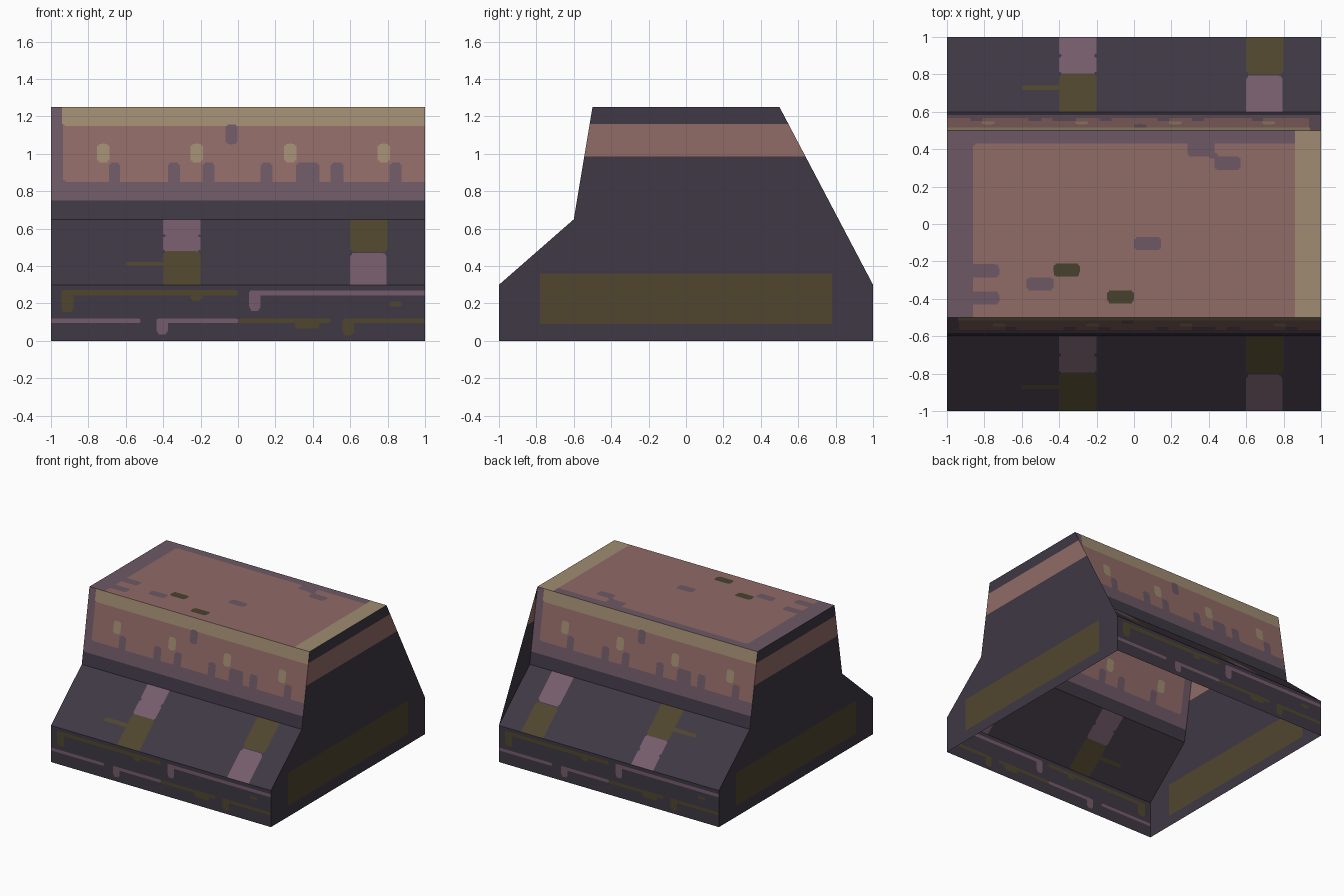
import bpy, bmesh
from mathutils import Vector

if "Cube" in bpy.data.objects:
    bpy.data.objects.remove(bpy.data.objects["Cube"])


def lin(c):
    c /= 255
    return c / 12.92 if c < 0.04045 else ((c + 0.055) / 1.055) ** 2.4


# Palette (sRGB converted to linear)
PALETTE = {"charcoal": (63, 56, 68), "mauve": (109, 88, 101), "rose": (144, 107, 103),
           "cream": (160, 140, 114), "olive": (80, 70, 46), "moss": (70, 66, 46),
           "dusty_pink": (117, 92, 108)}
NAMES = list(PALETTE)
MATS = []
for n, rgb in PALETTE.items():
    m = bpy.data.materials.new(n)
    m.diffuse_color = (*[lin(c) for c in rgb], 1)
    m.use_nodes = True
    m.node_tree.nodes["Principled BSDF"].inputs["Base Color"].default_value = m.diffuse_color
    MATS.append(m)

# Front profile: (z, y)
PROFILE = [(0, -1), (0.3, -1), (0.65, -0.6), (1.25, -0.5)]


def front_y(z):
    for (z0, y0), (z1, y1) in zip(PROFILE, PROFILE[1:]):
        if z <= z1 + 1e-6:
            return y0 + (y1 - y0) * (z - z0) / (z1 - z0)
    return PROFILE[-1][1]


def finish(name, bm):
    """Weld, turn faces outward and make the object."""
    bmesh.ops.remove_doubles(bm, verts=bm.verts, dist=1e-5)
    bm.normal_update()
    centre = Vector((0, 0, 0.5))
    bmesh.ops.reverse_faces(bm, faces=[
        f for f in bm.faces if f.normal.dot(f.calc_center_median() - centre) < 0])
    me = bpy.data.meshes.new(name)
    bm.to_mesh(me)
    bm.free()
    for m in MATS:
        me.materials.append(m)
    bpy.context.collection.objects.link(bpy.data.objects.new(name, me))


def cuts(lo, hi, spans, r):
    """Sorted cut lines: span ends plus steps for the rounded corners."""
    out = {lo, hi}
    for a, b in spans:
        k = min(r, (b - a) / 2)
        for s in (0, 0.13, 0.4, 1):
            out |= {round(a + k * s, 4), round(b - k * s, 4)}
    return sorted(c for c in out if lo <= c <= hi)


def inside(u, v, rect, r):
    u0, u1, v0, v1 = rect
    k = min(r, (u1 - u0) / 2, (v1 - v0) / 2)
    du = max(u0 + k - u, u - u1 + k, 0)
    dv = max(v0 + k - v, v - v1 + k, 0)
    return du * du + dv * dv <= k * k


def panel(name, vlo, vhi, place, base, shapes, r=0.025):
    """Flat sheet, x from -1 to 1, cut along rounded patches; later patches win."""
    us = cuts(-1, 1, [s[1:3] for s in shapes], r)
    vs = cuts(vlo, vhi, [s[3:5] for s in shapes], r)
    bm = bmesh.new()
    grid = [[bm.verts.new(place(u, v)) for u in us] for v in vs]
    for j in range(len(vs) - 1):
        for i in range(len(us) - 1):
            f = bm.faces.new((grid[j][i], grid[j][i + 1], grid[j + 1][i + 1], grid[j + 1][i]))
            u, v = (us[i] + us[i + 1]) / 2, (vs[j] + vs[j + 1]) / 2
            colour = base
            for s in shapes:
                if inside(u, v, s[1:], r):
                    colour = s[0]
            f.material_index = NAMES.index(colour)
    finish(name, bm)


def front(u, v):
    return (u, front_y(v), v)


def turned(u, v):          # front turned half way round
    return (-u, -front_y(v), v)


def flipped_slope(u, v):   # back slope: pattern upside down
    z = 0.95 - v
    return (u, -front_y(z), z)


# Base strip with pipes
base = [("olive", -0.945, 0, 0.243, 0.272), ("olive", -0.945, -0.88, 0.155, 0.272),
        ("olive", -0.255, -0.19, 0.215, 0.26), ("dusty_pink", 0.06, 1.1, 0.243, 0.27),
        ("dusty_pink", 0.06, 0.12, 0.16, 0.27), ("olive", 0.81, 0.875, 0.185, 0.21),
        ("dusty_pink", -1.1, -0.52, 0.095, 0.12), ("dusty_pink", -0.435, 0, 0.095, 0.12),
        ("dusty_pink", -0.435, -0.375, 0.035, 0.12), ("olive", 0, 0.495, 0.095, 0.12),
        ("olive", 0.305, 0.435, 0.065, 0.11), ("olive", 0.56, 1.1, 0.095, 0.12),
        ("olive", 0.56, 0.62, 0.03, 0.12)]
# Slope with two striped straps
slope = [("dusty_pink", -0.4, -0.2, 0.56, 0.66), ("dusty_pink", -0.4, -0.2, 0.475, 0.565),
         ("olive", -0.4, -0.2, 0.29, 0.48), ("olive", -0.6, -0.38, 0.402, 0.422),
         ("olive", 0.6, 0.8, 0.475, 0.66), ("dusty_pink", 0.6, 0.795, 0.29, 0.47)]
# Upper wall: rose field, cream rim, drips and dots
wall = [("charcoal", -1.1, 1.1, 0.6, 0.75), ("rose", -0.935, 1.1, 0.85, 1.2),
        ("cream", -0.94, 1.1, 1.15, 1.3)]
wall += [("mauve", a, b, 0.8, 0.953) for a, b in (
    (-0.69, -0.63), (-0.375, -0.31), (-0.19, -0.125), (0.12, 0.185),
    (0.31, 0.435), (0.495, 0.565), (0.81, 0.875))]
wall += [("cream", c - 0.033, c + 0.033, 0.955, 1.055) for c in (-0.72, -0.22, 0.28, 0.78)]
wall += [("mauve", -0.067, -0.002, 1.05, 1.157)]

for side, place, slope_place in (("front", front, front), ("back", turned, flipped_slope)):
    panel(side + "_base_strip", 0, 0.3, place, "charcoal", base)
    panel(side + "_slope", 0.3, 0.65, slope_place, "charcoal", slope)
    panel(side + "_upper_wall", 0.65, 1.25, place, "mauve", wall)

# Roof
roof = [("rose", -0.86, 0.9, -0.6, 0.43), ("cream", 0.86, 1.1, -0.6, 0.6)]
roof += [("mauve", *s) for s in (
    (-0.9, -0.72, -0.285, -0.215), (-0.9, -0.72, -0.43, -0.36), (-0.575, -0.43, -0.355, -0.285),
    (0, 0.145, -0.14, -0.07), (0.285, 0.43, 0.36, 0.47), (0.43, 0.57, 0.288, 0.36),
    (0.4, 0.45, 0.35, 0.38))]
roof += [("moss", -0.43, -0.29, -0.282, -0.212), ("moss", -0.145, 0, -0.425, -0.355)]
panel("roof", -0.5, 0.5, lambda u, v: (u, v, 1.25), "mauve", roof)


# End walls, built in rows; the right one has a straight back edge
def end_wall(name, x, back_y):
    bm = bmesh.new()
    rows = [0, 0.09, 0.3, 0.36, 0.65, 0.985, 1.16, 1.25]
    for z0, z1 in zip(rows, rows[1:]):
        low, high = [front_y(z0), back_y(z0)], [front_y(z1), back_y(z1)]
        striped = 0.09 <= z0 < 0.36
        if striped:
            low[1:1] = high[1:1] = [-0.78, 0.78]
        for i in range(len(low) - 1):
            f = bm.faces.new([bm.verts.new((x, y, z)) for y, z in (
                (low[i], z0), (low[i + 1], z0), (high[i + 1], z1), (high[i], z1))])
            colour = "olive" if striped and i == 1 else "rose" if z0 == 0.985 else "charcoal"
            f.material_index = NAMES.index(colour)
    finish(name, bm)


end_wall("right_end_wall", 1, lambda z: 1 - 0.5 * max(0, z - 0.3) / 0.95)
end_wall("left_end_wall", -1, lambda z: -front_y(z))
